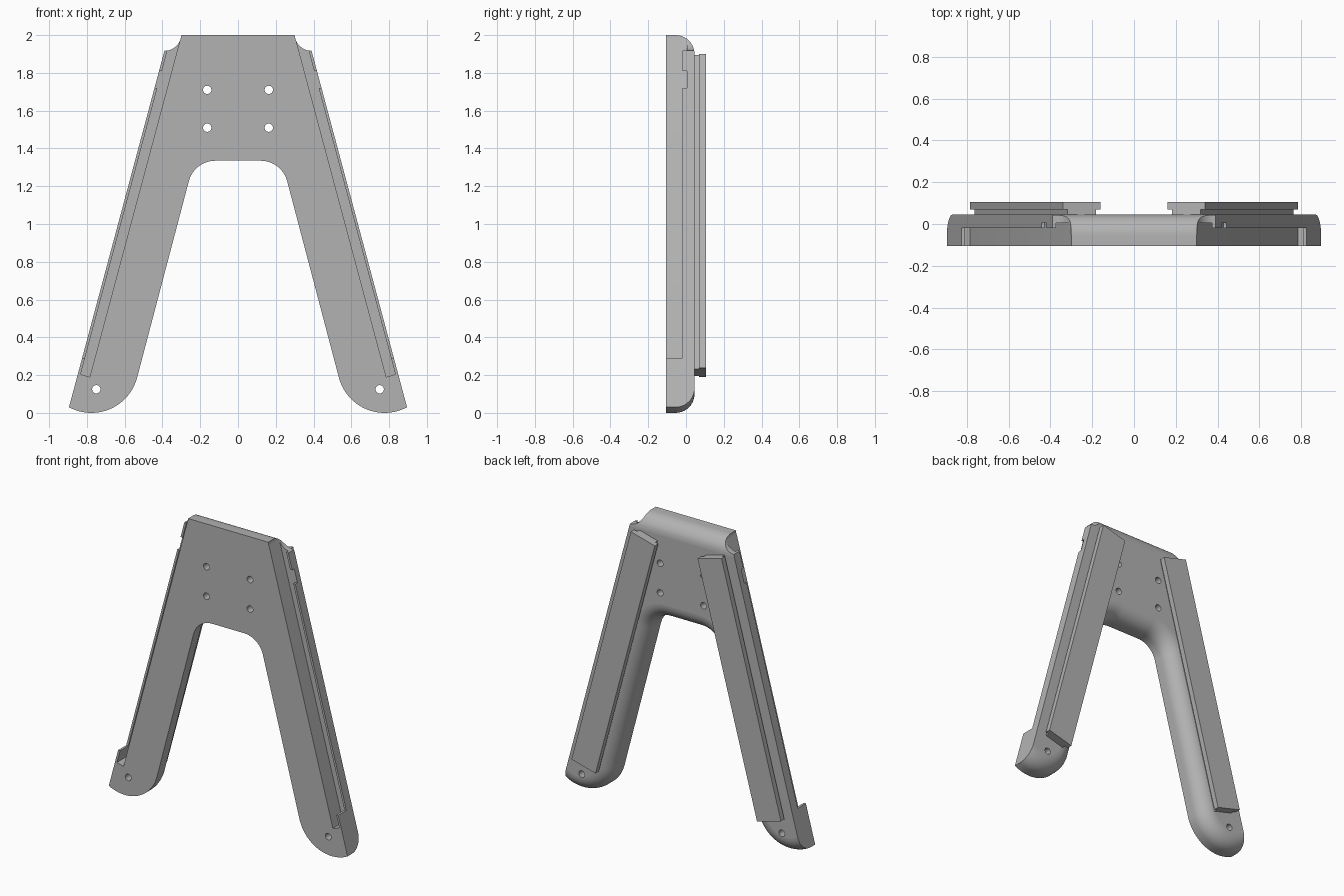
import bpy, bmesh, math
from mathutils import Vector

if "Cube" in bpy.data.objects:
    bpy.data.objects.remove(bpy.data.objects["Cube"], do_unlink=True)

SLOPE = math.tan(math.radians(15))      # lean of each leg
FRONT, BACK, FILLET = -0.105, 0.045, 0.1
TOP = 2.0

grey = bpy.data.materials.new("plain grey")
grey.use_nodes = True
grey.diffuse_color = (0.45, 0.45, 0.45, 1)
grey.node_tree.nodes["Principled BSDF"].inputs["Base Color"].default_value = (0.45, 0.45, 0.45, 1)


def new_object(name, bm):
    bmesh.ops.recalc_face_normals(bm, faces=bm.faces)
    mesh = bpy.data.meshes.new(name)
    bm.to_mesh(mesh)
    bm.free()
    mesh.materials.append(grey)
    obj = bpy.data.objects.new(name, mesh)
    bpy.context.collection.objects.link(obj)
    return obj


def loft(name, loops):
    """Skin matching closed loops and cap both ends."""
    bm = bmesh.new()
    rings = [[bm.verts.new(p) for p in loop] for loop in loops]
    n = len(rings[0])
    for a, b in zip(rings, rings[1:]):
        for i in range(n):
            j = (i + 1) % n
            bm.faces.new((a[i], a[j], b[j], b[i]))
    bm.faces.new(rings[0])
    bm.faces.new(rings[-1])
    return new_object(name, bm)


def prism(name, outline, y0, y1, side=1):
    return loft(name, [[(side * x, y, z) for x, z in outline] for y in (y0, y1)])


def arc(cx, cz, r, start, end, steps):
    angles = [math.radians(start + (end - start) * i / steps) for i in range(steps + 1)]
    return [(cx + r * math.cos(a), cz + r * math.sin(a)) for a in angles]


def outer_x(z):
    return 0.895 - (z - 0.03) * SLOPE


def wall_x(z):
    return 0.3 + (TOP - z) * SLOPE


def lip_x(z):
    return outer_x(z) - 0.015


def frame_outline(d):
    """A-shaped outline, its rounded edges pulled in by d."""
    r = 0.25 - d
    end = 15 - math.degrees(math.acos(0.058 / r))
    half = arc(0.12, 1.19, 0.145 + d, 90, 15, 12)
    half += arc(0.776, 0.25, r, -165, end, 24)
    half.append((outer_x(TOP - d), TOP - d))
    return half + [(-x, z) for x, z in reversed(half)]


def cut(body, cutter):
    mod = body.modifiers.new("cut", "BOOLEAN")
    mod.operation, mod.solver, mod.object = "DIFFERENCE", "EXACT", cutter
    graph = bpy.context.evaluated_depsgraph_get()
    mesh = bpy.data.meshes.new_from_object(body.evaluated_get(graph))
    body.modifiers.clear()
    body.data = mesh
    bpy.data.objects.remove(cutter, do_unlink=True)


# Frame plate with rounded back edges
loops = [[(x, FRONT, z) for x, z in frame_outline(0)]]
for i in range(11):
    a = math.pi / 2 * i / 10
    y = BACK - FILLET + FILLET * math.sin(a)
    loops.append([(x, y, z) for x, z in frame_outline(FILLET * (1 - math.cos(a)))])
frame = loft("frame", loops)

for side in (1, -1):
    # Rebate along the outer front edge
    cut(frame, prism("rebate", [(wall_x(0.19), 0.19), (lip_x(0.205), 0.205),
                                (lip_x(2.1), 2.1), (wall_x(2.1), 2.1)], -0.2, 0.005, side))
    # Thin lip lowered above the foot, with one gap near the top
    for low, high, depth in ((0.29, 2.1, -0.018), (1.72, 1.81, 0.005)):
        cut(frame, prism("lip_cut", [(lip_x(low) - 0.01, low), (1, low),
                                     (1, high), (lip_x(high) - 0.01, high)], -0.2, depth, side))
    # Scooped top corner
    cut(frame, prism("scoop", arc(0.388, 2.005, 0.088, 0, 345, 31), -0.2, 0.2, side))
    # Screw holes
    for x, z in ((0.163, 1.71), (0.163, 1.51), (0.75, 0.125)):
        cut(frame, prism("hole", arc(x, z, 0.022, 0, 345, 23), -0.2, 0.2, side))

bpy.ops.object.select_all(action="DESELECT")
frame.select_set(True)
bpy.context.view_layer.objects.active = frame
bpy.ops.object.shade_smooth_by_angle(angle=math.radians(30))
for face in frame.data.polygons:
    if abs(face.normal.y) > 0.999:
        face.use_smooth = False

# T-shaped rails on the back of both legs
along = Vector((-SLOPE, 1)).normalized()
across = Vector((-along.y, along.x))


def rail_outline(inset):
    """Leaning rectangle with ends square to the leg."""
    top = Vector((0.34, 1.9)) + across * inset
    width, length = 0.186 - 2 * inset, 1.72
    return [top, top + across * width,
            top + across * width - along * length, top - along * length]


for side, label in ((1, "left"), (-1, "right")):
    prism(label + "_rail_neck", rail_outline(0.022), BACK - 0.005, 0.07, side)
    prism(label + "_rail_cap", rail_outline(0), 0.069, 0.105, side)
